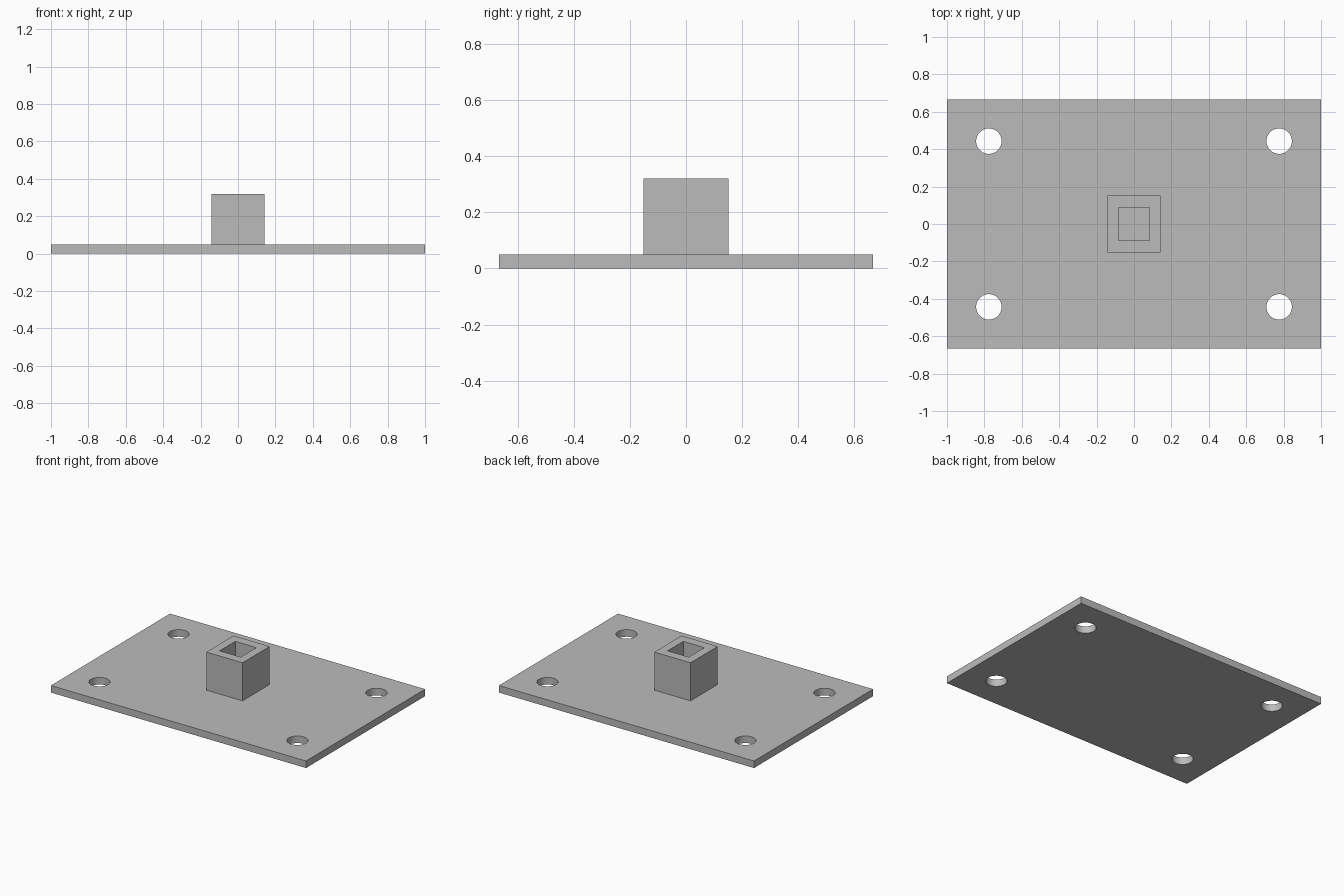
import bpy
import math

if "Cube" in bpy.data.objects:
    bpy.data.objects.remove(bpy.data.objects["Cube"], do_unlink=True)

PLATE_TOP = 0.05
POST_TOP = 0.32

grey = bpy.data.materials.new("plain_grey")
grey.use_nodes = True
colour = (0.5, 0.5, 0.5, 1)
grey.diffuse_color = colour
grey.node_tree.nodes["Principled BSDF"].inputs["Base Color"].default_value = colour


def box(name, width, depth, bottom, top):
    bpy.ops.mesh.primitive_cube_add(size=1, location=(0, 0, (bottom + top) / 2))
    ob = bpy.context.object
    ob.name = name
    ob.scale = (width, depth, top - bottom)
    bpy.ops.object.transform_apply(location=True, rotation=False, scale=True)
    ob.data.materials.append(grey)
    return ob


def cut(target, cutter):
    """Subtract the cutter from the target and discard it."""
    cutter.hide_render = True
    mod = target.modifiers.new("cut", "BOOLEAN")
    mod.operation = "DIFFERENCE"
    mod.solver = "EXACT"
    mod.object = cutter
    bpy.ops.object.select_all(action="DESELECT")
    target.select_set(True)
    bpy.context.view_layer.objects.active = target
    bpy.ops.object.modifier_apply(modifier=mod.name)
    bpy.data.objects.remove(cutter, do_unlink=True)


# Base plate with a round bolt hole near each corner
plate = box("base_plate", 2, 1.333, 0, PLATE_TOP)
for sx in (-1, 1):
    for sy in (-1, 1):
        bpy.ops.mesh.primitive_cylinder_add(
            vertices=48, radius=0.068, depth=0.3,
            location=(sx * 0.776, sy * 0.443, 0))
        drill = bpy.context.object
        drill.data.materials.append(grey)
        cut(plate, drill)
bpy.ops.object.shade_smooth_by_angle(angle=math.radians(30))

# Hollow square post, open at the top and closed below by the plate
post = box("socket_post", 0.284, 0.304, PLATE_TOP, POST_TOP)
cut(post, box("socket_cutter", 0.166, 0.176, 0, POST_TOP + 0.1))
